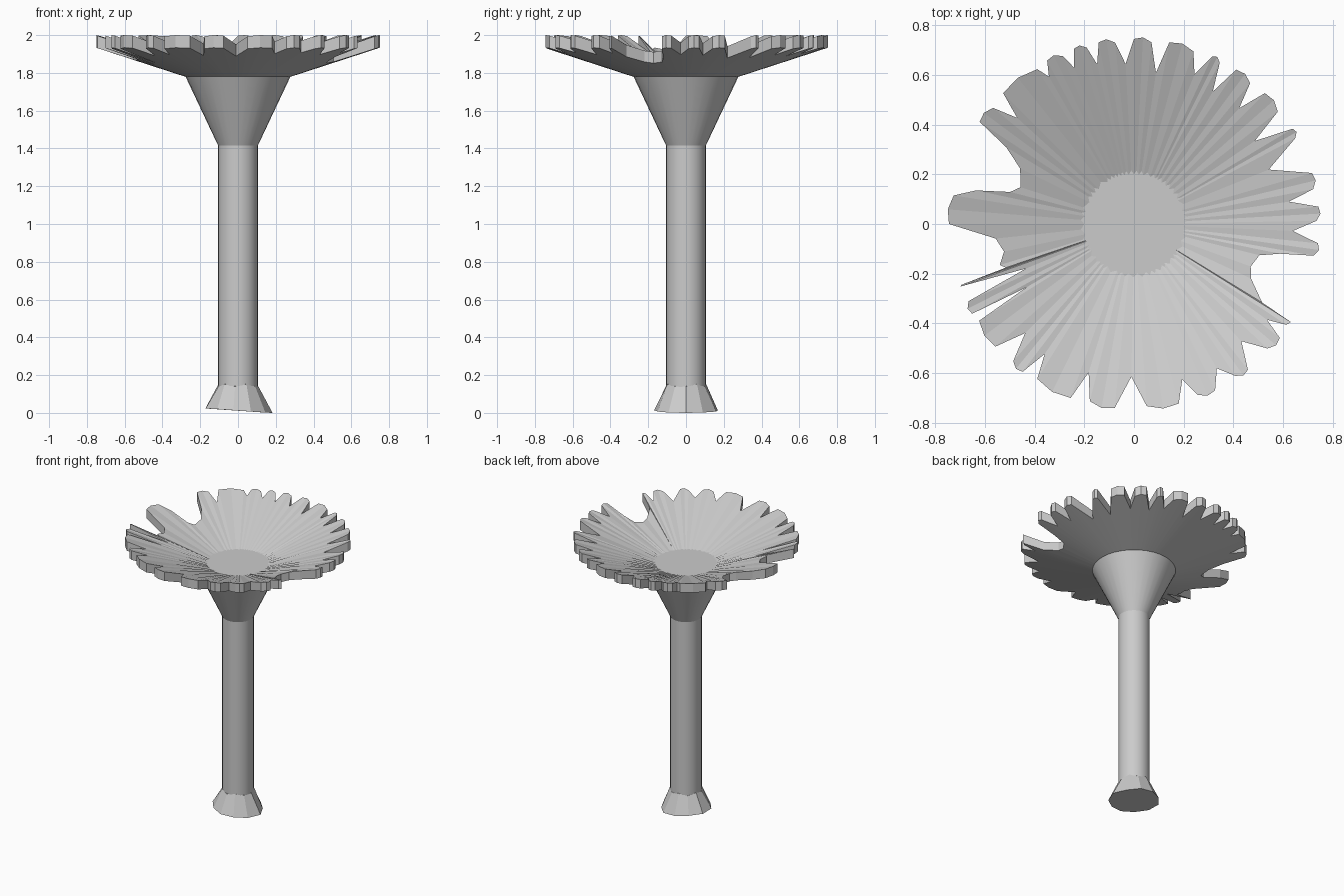
import bpy, bmesh
from math import cos, sin, radians

if "Cube" in bpy.data.objects:
    bpy.data.objects.remove(bpy.data.objects["Cube"])


def polar(r, deg, z):
    return (r * cos(radians(deg)), r * sin(radians(deg)), z)


def loft(name, rings, smooth=False):
    """Skin a stack of equal-length rings and cap both ends."""
    bm = bmesh.new()
    vs = [[bm.verts.new(p) for p in ring] for ring in rings]
    n = len(vs[0])
    for low, high in zip(vs, vs[1:]):
        for i in range(n):
            j = (i + 1) % n
            bm.faces.new((low[i], low[j], high[j], high[i]))
    bm.faces.new(vs[0][::-1])
    bm.faces.new(vs[-1])
    bmesh.ops.recalc_face_normals(bm, faces=bm.faces)
    mesh = bpy.data.meshes.new(name)
    bm.to_mesh(mesh)
    bm.free()
    obj = bpy.data.objects.new(name, mesh)
    bpy.context.collection.objects.link(obj)
    if smooth:
        bpy.ops.object.select_all(action='DESELECT')
        obj.select_set(True)
        bpy.context.view_layer.objects.active = obj
        bpy.ops.object.shade_smooth_by_angle(angle=radians(30))
    return obj


def circle(r, z, n=32):
    return [polar(r, 360 * i / n, z) for i in range(n)]


# Stem and the flared neck below the cap
loft("stem", [circle(0.105, 0.10), circle(0.105, 1.42)], True)
loft("neck", [circle(0.105, 1.415), circle(0.28, 1.785)], True)

# Fluted foot, slightly uneven underneath
foot_r = [0.183, 0.165, 0.175, 0.17, 0.165, 0.18, 0.178, 0.168, 0.17, 0.165, 0.172]
step = 360 / len(foot_r)
foot_low = []
for i, r in enumerate(foot_r):
    a = i * step
    foot_low.append(polar(r, a, 0.012 - 0.012 * cos(radians(a))))
foot_top = [polar(0.108, i * step, 0.14 + 0.012 * (i % 2)) for i in range(len(foot_r))]
loft("foot", [foot_low, foot_top])

# Torn rim of the cap: tooth start angle, end angle, radius of the notch after it
teeth = [(1, 5.4, .63), (11, 16, .585), (28, 31, .59), (38, 45, .63),
         (50.5, 56.5, .62), (62, 65, .65), (71, 79, .615), (84.5, 90, .645),
         (96, 101, .66), (105, 109, .675), (113, 118, .685), (122, 135, .635),
         (140.5, 146.5, 0), (171, 180, 0), (199.4, 199.8, .47), (205, 209, .505),
         (212, 221.5, .62), (228.6, 233, .635), (238, 250, .625),
         (256, 264, .615), (274, 284, .655), (290.5, 296, .67),
         (303.7, 308, .64), (317, 322, .66), (326.5, 328, 0), (350, 354, .64)]
# Wide tears, keyed by the tooth before them: (angle, radius)
tears = {12: [(149, .6), (154, .51), (162, .48), (165.5, .515), (168, .65)],
         13: [(186, .56), (192, .535), (197, .565), (198.8, .545)],
         24: [(328.5, .605), (335, .52), (340, .5), (346, .52), (348.5, .6)]}
rim = []
for i, (a0, a1, notch) in enumerate(teeth):
    rim.append((a0, 0.735))
    if a1 - a0 > 2:
        rim.append(((a0 + a1) / 2, 0.752))
    rim.append((a1, 0.745))
    after = teeth[i + 1][0] if i + 1 < len(teeth) else 361
    rim += tears.get(i, [((a1 + after) / 2, notch)])

# Cap: a shallow solid dish with a flat floor
under = [polar(0.28, a, 1.78) for a, r in rim]
edge_low = [polar(r, a, 1.78 + (r - 0.28) * 0.325) for a, r in rim]
edge_top = [polar(r, a, 2.0 - (0.752 - r) * 0.355) for a, r in rim]
floor = [polar(0.2 + 0.015 * (i % 2), a, 1.806) for i, (a, r) in enumerate(rim)]
loft("cap", [under, edge_low, edge_top, floor])
